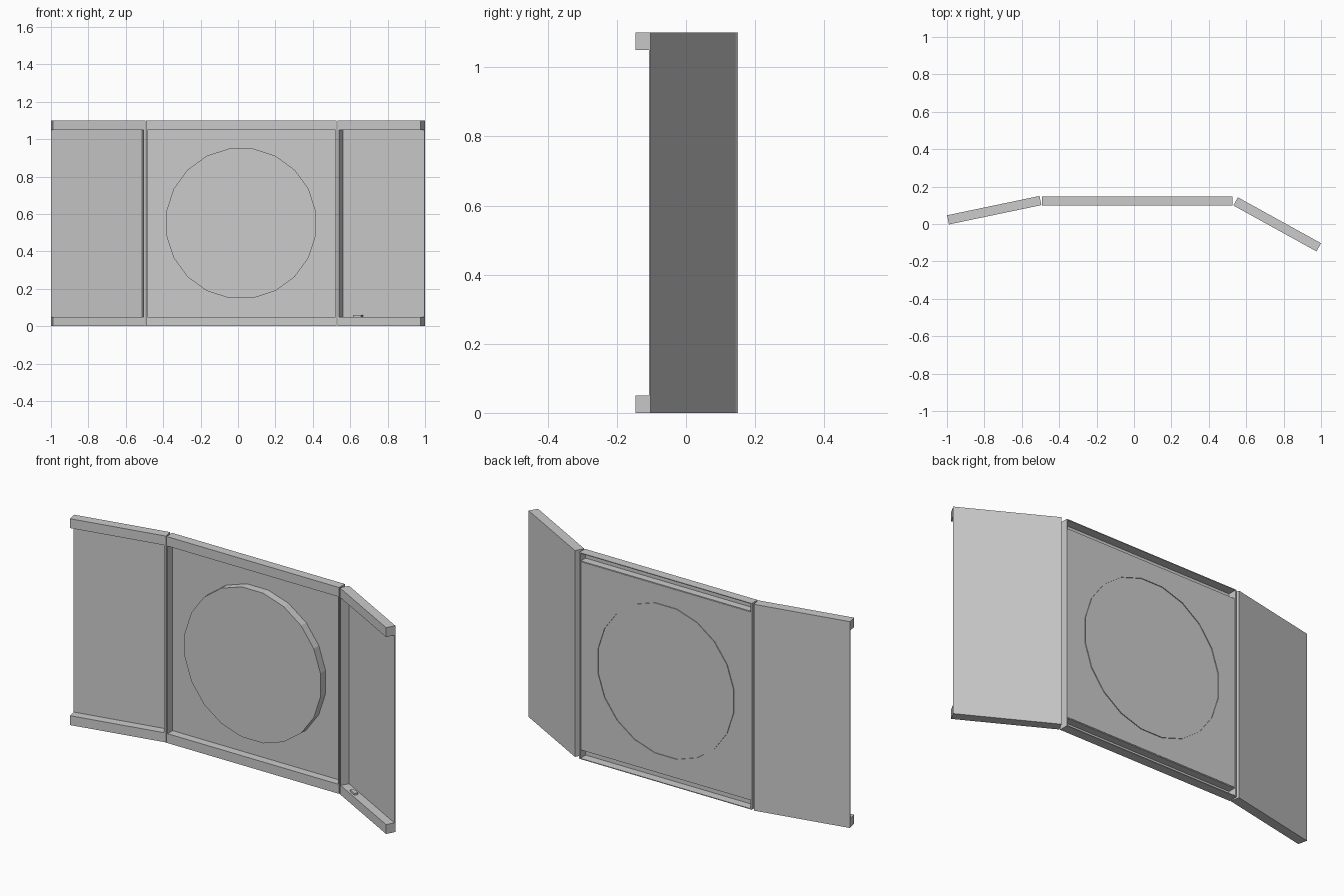
import bpy, bmesh, math
from mathutils import Matrix, Vector

if "Cube" in bpy.data.objects:
    bpy.data.objects.remove(bpy.data.objects["Cube"])

H, RAIL, DEPTH, T = 1.1, 0.05, 0.05, 0.004


def finish(name, bm):
    bmesh.ops.recalc_face_normals(bm, faces=bm.faces)
    mesh = bpy.data.meshes.new(name)
    bm.to_mesh(mesh)
    bm.free()
    obj = bpy.data.objects.new(name, mesh)
    bpy.context.collection.objects.link(obj)
    return obj


def box(name, lo, hi, frame=Matrix.Identity(4)):
    """Box between two corners in a local frame."""
    lo, hi = Vector(lo), Vector(hi)
    bm = bmesh.new()
    bmesh.ops.create_cube(bm, size=1)
    for v in bm.verts:
        p = Vector([l + (c + 0.5) * (h - l) for l, h, c in zip(lo, hi, v.co)])
        v.co = frame @ p
    return finish(name, bm)


def wing_frame(x, y, angle, side):
    """Local x runs outward along the wing, local y runs to its back."""
    c, s = math.cos(angle), math.sin(angle)
    return Matrix(((side * c, side * s, 0, x), (-s, c, 0, y),
                   (0, 0, 1, 0), (0, 0, 0, 1)))


# Side wings: closed rails, thin back sheet and inner end post
def wing(name, frame, length):
    back = DEPTH - 0.005
    box(name + "_back_sheet", (0, back, 0), (length, DEPTH, H), frame)
    box(name + "_bottom_rail", (0, 0, 0), (length, back, RAIL), frame)
    box(name + "_top_rail", (0, 0, H - RAIL), (length, back, H), frame)
    box(name + "_inner_post", (0, 0, RAIL), (0.01, back, H - RAIL), frame)


left = wing_frame(-0.495, 0.101, math.radians(11.8), -1)
right = wing_frame(0.531, 0.099, math.radians(28.9), 1)
wing("left_wing", left, 0.505)
wing("right_wing", right, 0.508)

# Small latch on the right wing's bottom rail
box("latch", (0.09, 0.01, RAIL), (0.14, 0.03, RAIL + 0.01), right)

# Centre section: thin panel framed by channels that are open at the back
X0, X1, Y0, Y1 = -0.492, 0.527, 0.099, 0.148
YP = 0.142
box("centre_panel", (X0, YP, RAIL), (X1, YP + T / 2, H - RAIL))
for label, outer, inner in (("bottom", 0, RAIL), ("top", H, H - RAIL)):
    d = T if inner > outer else -T
    zs = sorted((outer, inner))
    box(label + "_rail_front", (X0, Y0, zs[0]), (X1, Y0 + T, zs[1]))
    for part, z in (("outer_plate", outer), ("inner_plate", inner - d)):
        a, b = sorted((z, z + d))
        box(f"{label}_rail_{part}", (X0, Y0, a),
            (X1, Y1 if z == outer else YP, b))
for label, a in (("left", X0), ("right", X1 - 0.007)):
    box(label + "_centre_side", (a, Y0, 0), (a + 0.007, Y1, H))

# Raised 20-sided disc: front cap with a rim passing through the panel
bm = bmesh.new()
bmesh.ops.create_cone(bm, cap_ends=True, segments=20, radius1=0.405,
                      radius2=0.405, depth=Y1 - Y0,
                      matrix=Matrix.Translation((0.0165, (Y0 + Y1) / 2, 0.55))
                      @ Matrix.Rotation(math.pi / 2, 4, 'X')
                      @ Matrix.Rotation(math.radians(9), 4, 'Z'))
bm.normal_update()
for f in list(bm.faces):
    if f.normal.y > 0.9:
        bmesh.ops.delete(bm, geom=[f], context='FACES_ONLY')
disc = finish("round_disc", bm)

# Make sure the disc's vertices give a flat side at the top
top = max(v.co.z for v in disc.data.vertices)
if sum(abs(v.co.z - top) < 1e-4 for v in disc.data.vertices) < 4:
    pivot = Vector((0.0165, 0, 0.55))
    disc.data.transform(Matrix.Translation(pivot)
                        @ Matrix.Rotation(math.radians(9), 4, 'Y')
                        @ Matrix.Translation(-pivot))
